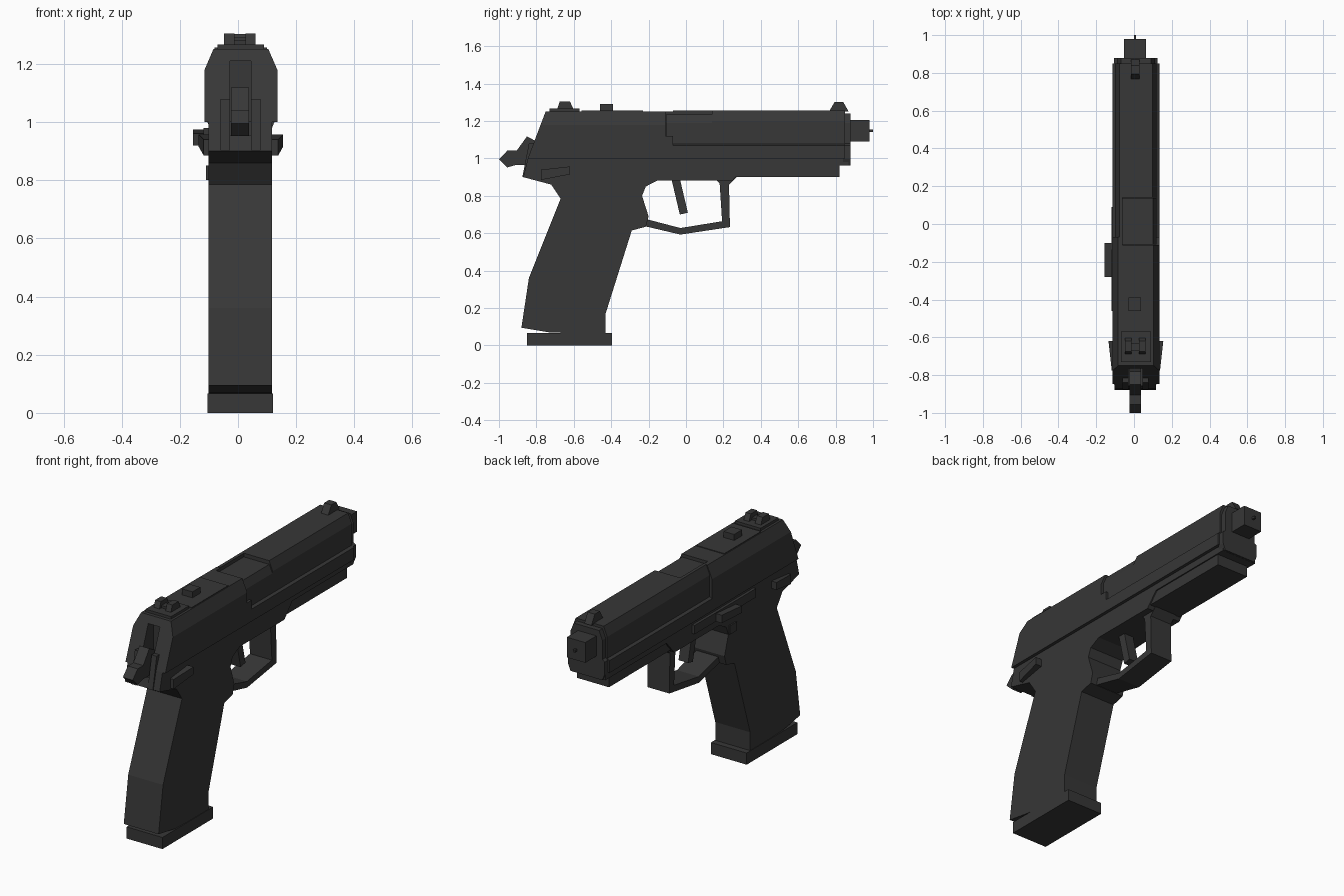
import bpy, bmesh

C = 0.01  # the body sits slightly right of the centre plane

mat = bpy.data.materials.new("dark_grey")
mat.diffuse_color = (0.038, 0.038, 0.038, 1)


def finish(bm, name):
    bmesh.ops.recalc_face_normals(bm, faces=bm.faces[:])
    me = bpy.data.meshes.new(name)
    bm.to_mesh(me)
    bm.free()
    me.materials.append(mat)
    ob = bpy.data.objects.new(name, me)
    bpy.context.collection.objects.link(ob)
    return ob


def loft(name, a, b):
    """Closed solid between two matching outlines."""
    bm = bmesh.new()
    va = [bm.verts.new(p) for p in a]
    vb = [bm.verts.new(p) for p in b]
    n = len(va)
    bm.faces.new(va)
    bm.faces.new(vb[::-1])
    for i in range(n):
        j = (i + 1) % n
        bm.faces.new((va[i], vb[i], vb[j], va[j]))
    return finish(bm, name)


def side(name, pts, x0, x1):
    """Side profile (y, z) extruded across x."""
    return loft(name, [(x0, y, z) for y, z in pts], [(x1, y, z) for y, z in pts])


def box(name, x0, x1, y0, y1, z0, z1):
    return side(name, [(y0, z0), (y1, z0), (y1, z1), (y0, z1)], x0, x1)


def section(name, half, y0, y1):
    """Symmetric cross-section (half width, z) run along y; y0 may depend on z."""
    pts = [(C + w, z) for w, z in half] + [(C - w, z) for w, z in reversed(half)]
    rear = y0 if callable(y0) else (lambda z: y0)
    return loft(name, [(x, rear(z), z) for x, z in pts], [(x, y1, z) for x, z in pts])


def cut(ob, *dims):
    tool = box("cutter", *dims)
    tool.hide_render = True
    m = ob.modifiers.new("cut", 'BOOLEAN')
    m.operation, m.solver, m.object = 'DIFFERENCE', 'EXACT', tool
    bpy.context.view_layer.objects.active = ob
    bpy.ops.object.modifier_apply(modifier=m.name)
    bpy.data.objects.remove(tool)


# slide: full-width rear and relieved front
slide_rear = section("slide_rear", [(0.125, 1.0), (0.125, 1.18), (0.094, 1.252)],
                     lambda z: -0.75 - (1.252 - z) * 0.38, -0.07)
cut(slide_rear, -0.028, 0.045, -1.1, -0.72, 0.9, 1.21)
cut(slide_rear, -0.06, 0.3, -0.11, 0.2, 1.12, 1.4)
slide_front = section("slide_front", [(0.125, 1.0), (0.125, 1.07), (0.11, 1.078),
                                      (0.11, 1.2), (0.088, 1.255)], -0.07, 0.85)
cut(slide_front, -0.06, 0.3, -0.2, 0.14, 1.12, 1.4)
section("barrel_hood", [(0.11, 1.115), (0.11, 1.19), (0.09, 1.235)], -0.108, 0.138)
section("muzzle_collar", [(0.1, 0.963), (0.115, 1.0), (0.115, 1.07), (0.1, 1.08),
                          (0.1, 1.19), (0.08, 1.24)], 0.84, 0.88)

# barrel end and tip pin
box("barrel", -0.053, 0.063, 0.8, 0.98, 1.09, 1.205)
box("barrel_pin", -0.001, 0.011, 0.97, 1.0, 1.142, 1.155)

# frame and grip in one profile
frame = side("frame_and_grip", [
    (-0.845, 1.002), (-0.87, 0.9), (-0.72, 0.86), (-0.67, 0.785), (-0.84, 0.36),
    (-0.88, 0.095), (-0.73, 0.07), (-0.43, 0.06), (-0.43, 0.17), (-0.29, 0.615),
    (-0.215, 0.635), (-0.2, 0.69), (-0.235, 0.8), (-0.215, 0.85), (-0.15, 0.883),
    (0.25, 0.883), (0.32, 0.962), (0.87, 0.962), (0.87, 1.002)], -0.102, 0.117)
cut(frame, -0.028, 0.045, -1.1, -0.76, 0.955, 1.2)
side("dust_cover", [(0.22, 0.885), (0.26, 0.9), (0.82, 0.9), (0.82, 0.97), (0.3, 0.97)],
     -0.09, 0.11)
box("magazine_base", -0.105, 0.12, -0.85, -0.395, 0, 0.066)

# trigger and guard
side("trigger_guard", [
    (-0.23, 0.64), (-0.03, 0.593), (0.235, 0.633), (0.23, 0.86), (0.27, 0.9),
    (0.15, 0.9), (0.18, 0.865), (0.193, 0.664), (-0.03, 0.628), (-0.23, 0.68)], -0.06, 0.078)
side("trigger", [(-0.08, 0.9), (-0.035, 0.9), (0.01, 0.71), (-0.033, 0.7)], -0.02, 0.04)

# hammer and the ears beside it
side("hammer", [
    (-1.0, 0.995), (-0.955, 1.042), (-0.905, 1.042), (-0.85, 1.118), (-0.78, 1.08),
    (-0.76, 0.965), (-0.91, 0.965), (-0.955, 0.952)], -0.024, 0.038)
for n, (x0, x1) in {"left": (-0.06, -0.028), "right": (0.045, 0.077)}.items():
    side("hammer_ear_" + n, [(-0.875, 0.9), (-0.84, 1.08), (-0.78, 1.08), (-0.78, 0.9)], x0, x1)

# top plate and sights
box("top_plate", -0.08, 0.1, -0.56, -0.23, 1.2, 1.256)
box("top_button", -0.03, 0.036, -0.46, -0.39, 1.25, 1.29)
box("rear_sight_base", -0.07, 0.09, -0.73, -0.57, 1.24, 1.267)
for n, (x0, x1) in {"left": (-0.048, -0.012), "right": (0.026, 0.06)}.items():
    side("rear_sight_post_" + n,
         [(-0.69, 1.26), (-0.6, 1.26), (-0.62, 1.304), (-0.675, 1.304)], x0, x1)
box("rear_sight_bridge", -0.02, 0.032, -0.67, -0.63, 1.26, 1.28)
side("front_sight", [(0.765, 1.25), (0.87, 1.25), (0.84, 1.303), (0.795, 1.303)], -0.015, 0.03)

# safety levers, tapering rearward, one per side
for n, s in {"left": -1, "right": 1}.items():
    def rect(y, z0, z1, w):
        return [(C + s * 0.09, y, z0), (C + s * w, y, z0), (C + s * w, y, z1), (C + s * 0.09, y, z1)]
    loft("safety_lever_" + n, rect(-0.775, 0.885, 0.94, 0.128), rect(-0.62, 0.915, 0.957, 0.145))

# left-side controls
side("slide_stop", [(-0.28, 0.92), (-0.1, 0.93), (-0.1, 0.975), (-0.28, 0.96)], -0.155, -0.09)
box("slide_stop_bar", -0.118, -0.09, -0.46, 0.09, 0.93, 0.98)
box("magazine_release", -0.11, -0.09, -0.3, -0.24, 0.8, 0.85)
